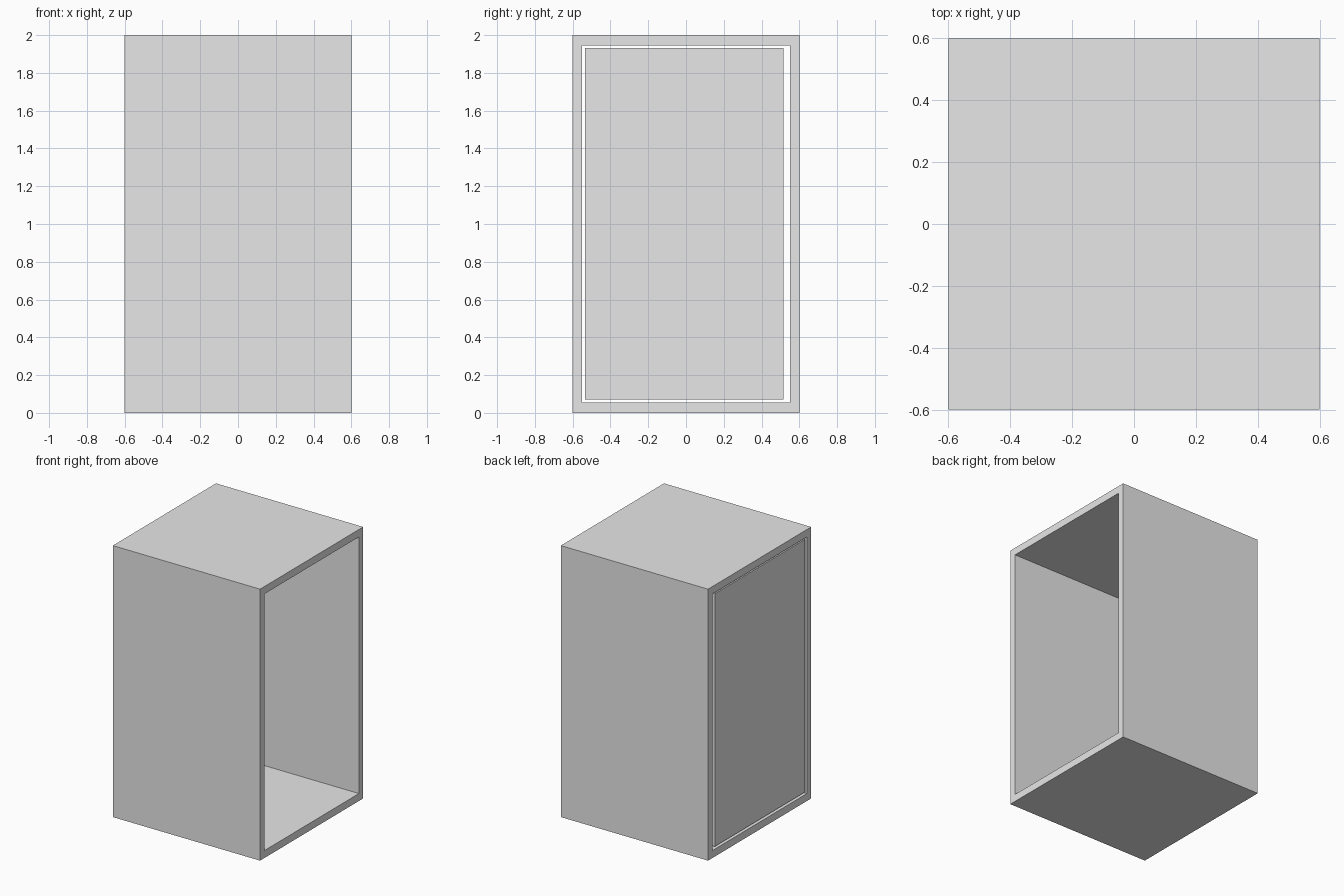
import bpy
import bmesh

cube = bpy.data.objects.get("Cube")
if cube:
    bpy.data.objects.remove(cube, do_unlink=True)

grey = bpy.data.materials.new("plain_grey")
grey.use_nodes = True
colour = (0.8, 0.8, 0.8, 1)
grey.diffuse_color = colour
grey.node_tree.nodes["Principled BSDF"].inputs["Base Color"].default_value = colour


def add_object(name, bm):
    bmesh.ops.recalc_face_normals(bm, faces=bm.faces)
    mesh = bpy.data.meshes.new(name)
    bm.to_mesh(mesh)
    bm.free()
    mesh.materials.append(grey)
    obj = bpy.data.objects.new(name, mesh)
    bpy.context.collection.objects.link(obj)
    return obj


def ring(bm, x, y0, y1, z0, z1):
    return [bm.verts.new((x, y, z)) for y, z in ((y0, z0), (y1, z0), (y1, z1), (y0, z1))]


def bridge(bm, a, b):
    for i in range(4):
        j = (i + 1) % 4
        bm.faces.new((a[i], a[j], b[j], b[i]))


# Cabinet shell: a square tube open at both x ends
bm = bmesh.new()
outer = [ring(bm, x, -0.6, 0.6, 0, 2) for x in (-0.6, 0.6)]
inner = [ring(bm, x, -0.55, 0.55, 0.055, 1.945) for x in (-0.6, 0.6)]
bridge(bm, *outer)
bridge(bm, *inner)
for rim_out, rim_in in zip(outer, inner):
    bridge(bm, rim_out, rim_in)
add_object("cabinet_shell", bm)

# Door panel: loose in the left-hand opening, with a gap all round
bm = bmesh.new()
faces = [ring(bm, x, -0.535, 0.515, 0.07, 1.932) for x in (-0.595, -0.545)]
bridge(bm, *faces)
for corners in faces:
    bm.faces.new(corners)
add_object("door_panel", bm)
